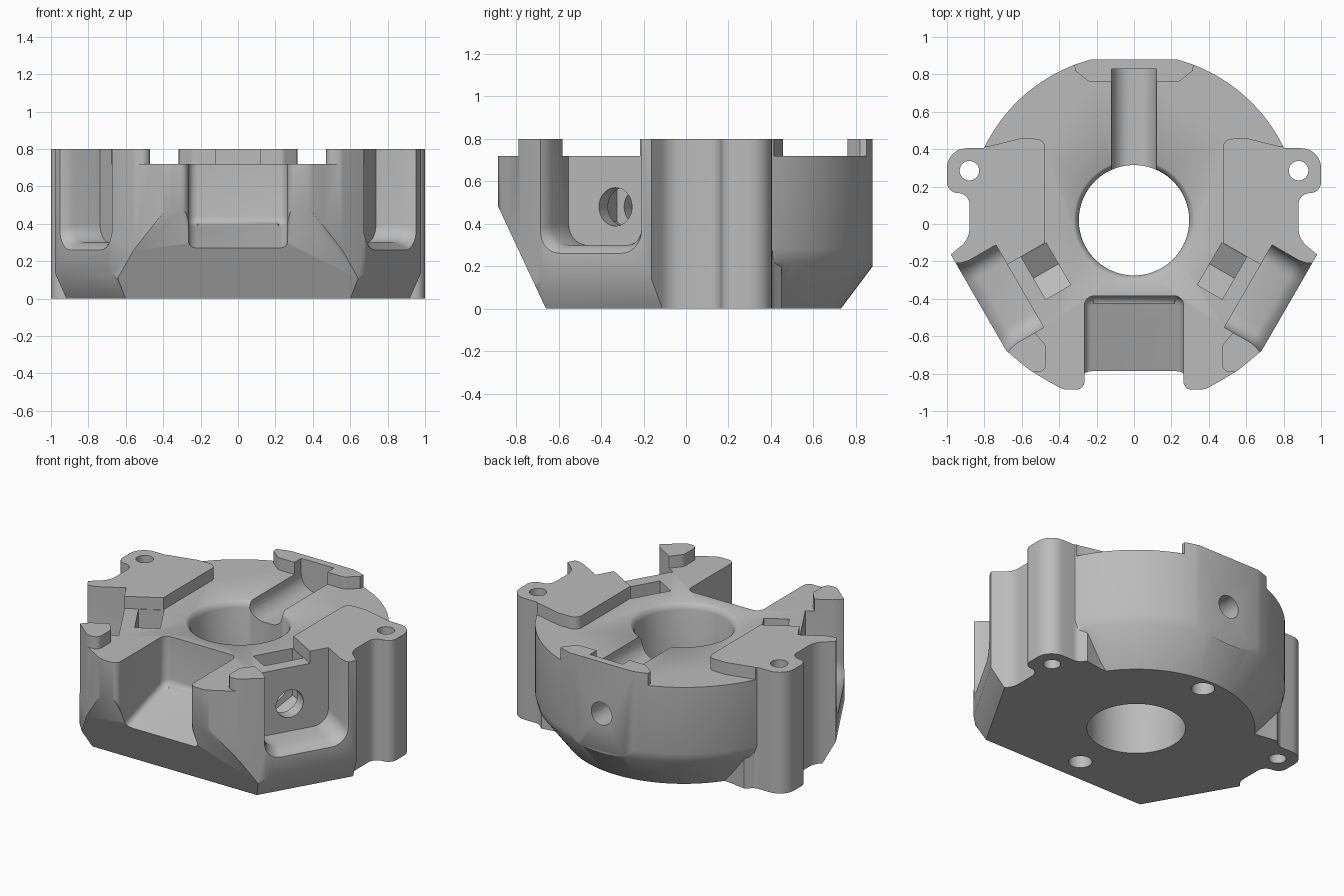
import bpy, bmesh
from math import radians, sin, cos, tan, pi
from mathutils import Matrix, Vector

cube = bpy.data.objects.get("Cube")
if cube:
    bpy.data.objects.remove(cube, do_unlink=True)

CENTRE = Vector((0, 0.02, 0))
DECK, TOP = 0.72, 0.8

grey = bpy.data.materials.new("light_grey")
grey.use_nodes = True
grey.diffuse_color = (0.5, 0.5, 0.5, 1)
grey.node_tree.nodes["Principled BSDF"].inputs["Base Color"].default_value = (0.5, 0.5, 0.5, 1)


def rounded(corners, steps=8):
    """Polygon from (x, y[, radius]) corners, each filleted by its radius."""
    out, n = [], len(corners)
    for i, c in enumerate(corners):
        p = Vector(c[:2])
        r = c[2] if len(c) > 2 else 0
        if not r:
            out.append(p)
            continue
        a = (Vector(corners[i - 1][:2]) - p)
        b = (Vector(corners[(i + 1) % n][:2]) - p)
        half = a.angle(b) / 2
        reach = min(r / tan(half), a.length * 0.499, b.length * 0.499)
        r = reach * tan(half)
        a.normalize()
        b.normalize()
        mid = p + (a + b).normalized() * r / sin(half)
        start, end = p + a * reach - mid, p + b * reach - mid
        sweep = start.angle(end)
        for k in range(steps + 1):
            f = k / steps
            v = (start * sin((1 - f) * sweep) + end * sin(f * sweep)) / sin(sweep)
            out.append(mid + v)
    return out


def ring(r, x=0, y=0, n=48):
    return [Vector((x + r * cos(2 * pi * k / n), y + r * sin(2 * pi * k / n))) for k in range(n)]


def loft(name, pts, layers, matrix=Matrix()):
    """Solid from an outline repeated at (depth, scale) layers."""
    xs, ys = [p.x for p in pts], [p.y for p in pts]
    mid = Vector(((min(xs) + max(xs)) / 2, (min(ys) + max(ys)) / 2))
    bm = bmesh.new()
    rows = []
    for d, s in layers:
        flat = [mid + (p - mid) * s for p in pts]
        rows.append([bm.verts.new((p.x, p.y, d)) for p in flat])
    n = len(pts)
    for lo, hi in zip(rows, rows[1:]):
        for i in range(n):
            j = (i + 1) % n
            bm.faces.new((lo[i], lo[j], hi[j], hi[i]))
    bm.faces.new(rows[0][::-1])
    bm.faces.new(rows[-1])
    bm.transform(matrix)
    bmesh.ops.recalc_face_normals(bm, faces=bm.faces)
    mesh = bpy.data.meshes.new(name)
    bm.to_mesh(mesh)
    bm.free()
    mesh.materials.append(grey)
    obj = bpy.data.objects.new(name, mesh)
    bpy.context.collection.objects.link(obj)
    return obj


def prism(name, corners, z0, z1):
    return loft(name, rounded(corners), [(z0, 1), (z1, 1)])


def combine(target, tool, how="DIFFERENCE"):
    mod = target.modifiers.new("combine", "BOOLEAN")
    mod.operation, mod.object, mod.solver = how, tool, "EXACT"
    bpy.context.view_layer.objects.active = target
    bpy.ops.object.modifier_apply(modifier=mod.name)
    bpy.data.objects.remove(tool, do_unlink=True)


def trim(target, point, normal):
    """Remove everything beyond a plane."""
    m = Matrix.Translation(point) @ Vector(normal).to_track_quat("Z", "Y").to_matrix().to_4x4()
    square = [Vector(p) for p in ((-3, -3), (3, -3), (3, 3), (-3, 3))]
    combine(target, loft("trim", square, [(0, 1), (4, 1)], m))


def radial(degrees):
    """Frame with X sideways, Y up and Z outward from the bore axis."""
    c, s = cos(radians(degrees)), sin(radians(degrees))
    rot = Matrix(((-s, 0, c), (c, 0, s), (0, 1, 0))).to_4x4()
    return Matrix.Translation(CENTRE) @ rot


def mirrored(corners, side):
    return [(side * c[0], *c[1:]) for c in corners]


# Front block with ears and front lobes
half = [(0.62, 0.43), (0.74, 0.45), (0.79, 0.405, 0.06), (1.0, 0.405, 0.12), (1.0, 0.165, 0.12),
        (0.88, 0.165, 0.07), (0.88, -0.08, 0.12), (1.0, -0.18, 0.02), (0.955, -0.24),
        (0.68, -0.68), (0.56, -0.78), (0.46, -0.84), (0.38, -0.885, 0.09),
        (0.265, -0.885, 0.09), (0.265, -0.8)]
housing = prism("motor_housing", half + mirrored(half, -1)[::-1], 0, TOP)
trim(housing, (0, -0.66, 0), (0, -0.47, -0.22))
for angle in (-30, 210):
    out = Vector((cos(radians(angle)), sin(radians(angle)), 0))
    trim(housing, CENTRE + out * 0.94, out)
    trim(housing, CENTRE + out * 0.86, out * 0.14 - Vector((0, 0, 0.08)))

# Round rear wall with a chamfered foot and a flat back
rear = loft("rear_wall", ring(1, 0, 0.02, 128), [(0, 0.71), (0.22, 0.875), (0.28, 0.89), (TOP, 0.89)])
trim(rear, (0, 0.2, 0), (0, -1, 0))
trim(rear, (0, 0.88, 0), (0, 1, 0))
combine(housing, rear, "UNION")

# Lowered deck that leaves the raised pads standing
deck = prism("deck_recess", [(-2, -2), (2, -2), (2, 2), (-2, 2)], DECK, 1.2)
side_pad = [(0.475, 0.455, 0.05), (0.61, 0.457), (0.78, 0.415, 0.1), (1.2, 0.4),
            (1.2, -0.52), (0.475, -0.1)]
front_pad = [(0.62, -0.55), (0.53, -0.58, 0.05), (0.47, -0.65, 0.05), (0.47, -0.79, 0.05),
             (0.55, -0.79), (0.7, -0.85), (0.8, -0.6)]
for side in (1, -1):
    combine(deck, prism("side_pad", mirrored(side_pad, side), 0.6, 1.3))
    combine(deck, prism("front_pad", mirrored(front_pad, side), 0.6, 1.3))
rim = [(0.33, 0.95), (0.315, 0.82), (0.24, 0.76, 0.04), (-0.24, 0.76, 0.04), (-0.315, 0.82), (-0.33, 0.95)]
combine(deck, prism("rear_rim", rim, 0.6, 1.3))
combine(housing, deck)

# Central bore with a rounded upper lip
combine(housing, loft("bore", ring(1, 0, 0.02, 96),
        [(-0.1, 0.295), (0.68, 0.295), (0.7, 0.302), (0.715, 0.315), (0.725, 0.33), (0.9, 0.33)]))

# Front notch with a sloped, filleted floor
notch = prism("front_notch", [(0.265, -0.385, 0.05), (0.265, -1.0), (-0.265, -1.0), (-0.265, -0.385, 0.05)], 0, 1)
bm = bmesh.new()
bm.from_mesh(notch.data)
floor = [v for v in bm.verts if v.co.z < 0.5]
for v in floor:
    v.co.z = 0.385 + 0.32 * (v.co.y + 0.43)
edges = [e for e in bm.edges if e.verts[0] in floor and e.verts[1] in floor]
bmesh.ops.bevel(bm, geom=edges, offset=0.04, segments=4, profile=0.5, affect="EDGES")
bm.to_mesh(notch.data)
bm.free()
combine(housing, notch)

# Angled side pockets, nut slots and screw holes
for angle in (-30, 210):
    frame = radial(angle)
    pocket = rounded([(-0.255, 0.3, 0.1), (0.255, 0.3, 0.1), (0.255, 1.2), (-0.255, 1.2)])
    combine(housing, loft("side_pocket", pocket, [(0.705, 1), (0.87, 1), (0.91, 1.03), (1.0, 1.2)], frame))
    nut = rounded([(-0.13, 0.41), (0, 0.33), (0.13, 0.41), (0.13, 1), (-0.13, 1)])
    combine(housing, loft("nut_slot", nut, [(0.467, 1), (0.62, 1)], frame))
    combine(housing, loft("screw_hole", ring(0.09, 0, 0.48), [(0.4, 1), (0.8, 1)], frame))

# Rear wire channel and rear hole
channel = rounded([(-0.12, 0.6, 0.1), (0.12, 0.6, 0.1), (0.12, 1), (-0.12, 1)])
combine(housing, loft("wire_channel", channel, [(0.1, 1), (0.81, 1)], radial(90)))
combine(housing, loft("rear_hole", ring(0.075, 0, 0.46), [(0.55, 1), (1.1, 1)], radial(90)))

# Ear holes right through, and blind holes underneath
for side in (1, -1):
    combine(housing, loft("ear_hole", ring(0.052, side * 0.88, 0.285), [(-0.1, 1), (1, 1)]))
for y in (0.64, -0.5):
    combine(housing, loft("foot_hole", ring(0.07, 0, y), [(-0.1, 1), (0.2, 1)]))

# Smooth curved walls, sharp machined edges
bpy.ops.object.select_all(action="DESELECT")
housing.select_set(True)
bpy.context.view_layer.objects.active = housing
bpy.ops.object.shade_smooth_by_angle(angle=radians(35))
